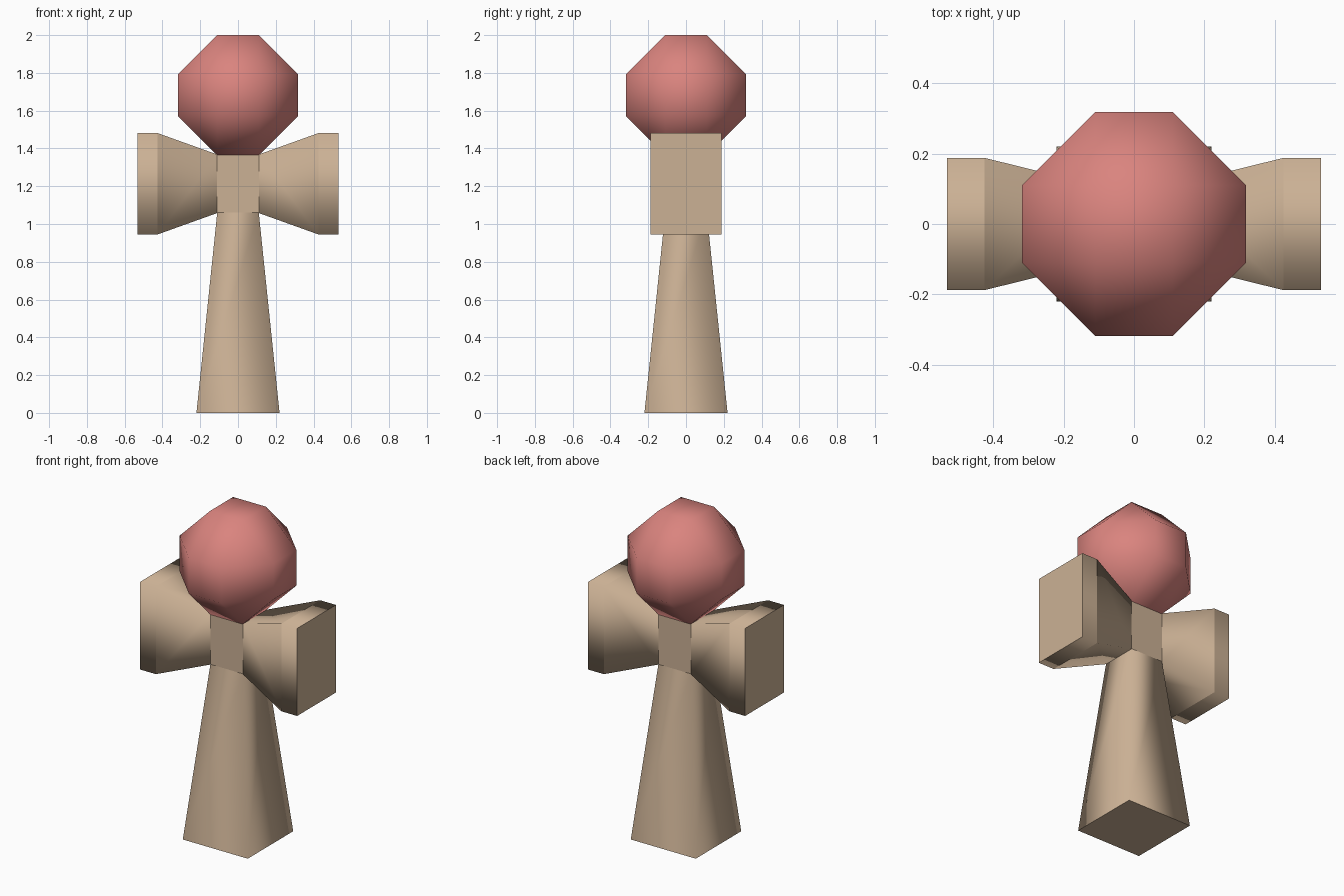
import bpy
import bmesh
from itertools import product
from mathutils import Vector

cube = bpy.data.objects.get("Cube")
if cube:
    bpy.data.objects.remove(cube, do_unlink=True)


def material(name, rgb):
    mat = bpy.data.materials.new(name)
    mat.use_nodes = True
    mat.diffuse_color = (*rgb, 1)
    mat.node_tree.nodes["Principled BSDF"].inputs["Base Color"].default_value = (*rgb, 1)
    return mat


wood = material("pale wood", (0.60, 0.44, 0.30))
red = material("soft red", (0.70, 0.23, 0.21))


def make_object(name, bm, mat):
    bmesh.ops.recalc_face_normals(bm, faces=bm.faces[:])
    mesh = bpy.data.meshes.new(name)
    bm.to_mesh(mesh)
    bm.free()
    mesh.materials.append(mat)
    obj = bpy.data.objects.new(name, mesh)
    bpy.context.collection.objects.link(obj)
    return obj


def frustum(name, start, end, start_axes, end_axes, smooth=True):
    """Four-sided taper; axes are the two half-extent vectors of each end."""
    bm = bmesh.new()
    corners = ((-1, -1), (1, -1), (1, 1), (-1, 1))
    rings = []
    for centre, (u, v) in ((start, start_axes), (end, end_axes)):
        rings.append([bm.verts.new(Vector(centre) + Vector(u) * a + Vector(v) * b)
                      for a, b in corners])
    for ring in rings:
        bm.faces.new(ring)
    for i in range(4):
        j = (i + 1) % 4
        side = bm.faces.new((rings[0][i], rings[0][j], rings[1][j], rings[1][i]))
        side.smooth = smooth
    return make_object(name, bm, wood)


def flat(half):
    return (half, 0, 0), (0, half, 0)


def upright(half_y, half_z):
    return (0, half_y, 0), (0, 0, half_z)


# Tapered handle and the square hub on top of it
frustum("handle", (0, 0, 0), (0, 0, 1.06), flat(0.22), flat(0.11))
frustum("hub", (0, 0, 1.06), (0, 0, 1.37), flat(0.11), flat(0.11), smooth=False)

# Flared cup and its rim on each side
mid = 1.213
for side, sign in (("left", 1), ("right", -1)):
    frustum(side + "_cup", (sign * 0.11, 0, mid), (sign * 0.425, 0, mid),
            upright(0.11, 0.155), upright(0.188, 0.268))
    frustum(side + "_rim", (sign * 0.425, 0, mid), (sign * 0.532, 0, mid),
            upright(0.188, 0.268), upright(0.188, 0.268))

# Faceted ball: a hull of six square facets, shaded smooth
bm = bmesh.new()
for axis in range(3):
    for signs in product((-1, 1), repeat=3):
        co = Vector(signs) * 0.11
        co[axis] = signs[axis] * 0.318
        bm.verts.new(co + Vector((0, 0, 1.682)))
bmesh.ops.convex_hull(bm, input=bm.verts[:])
bmesh.ops.dissolve_limit(bm, angle_limit=0.02, verts=bm.verts[:], edges=bm.edges[:])
for face in bm.faces:
    face.smooth = True
make_object("ball", bm, red)
